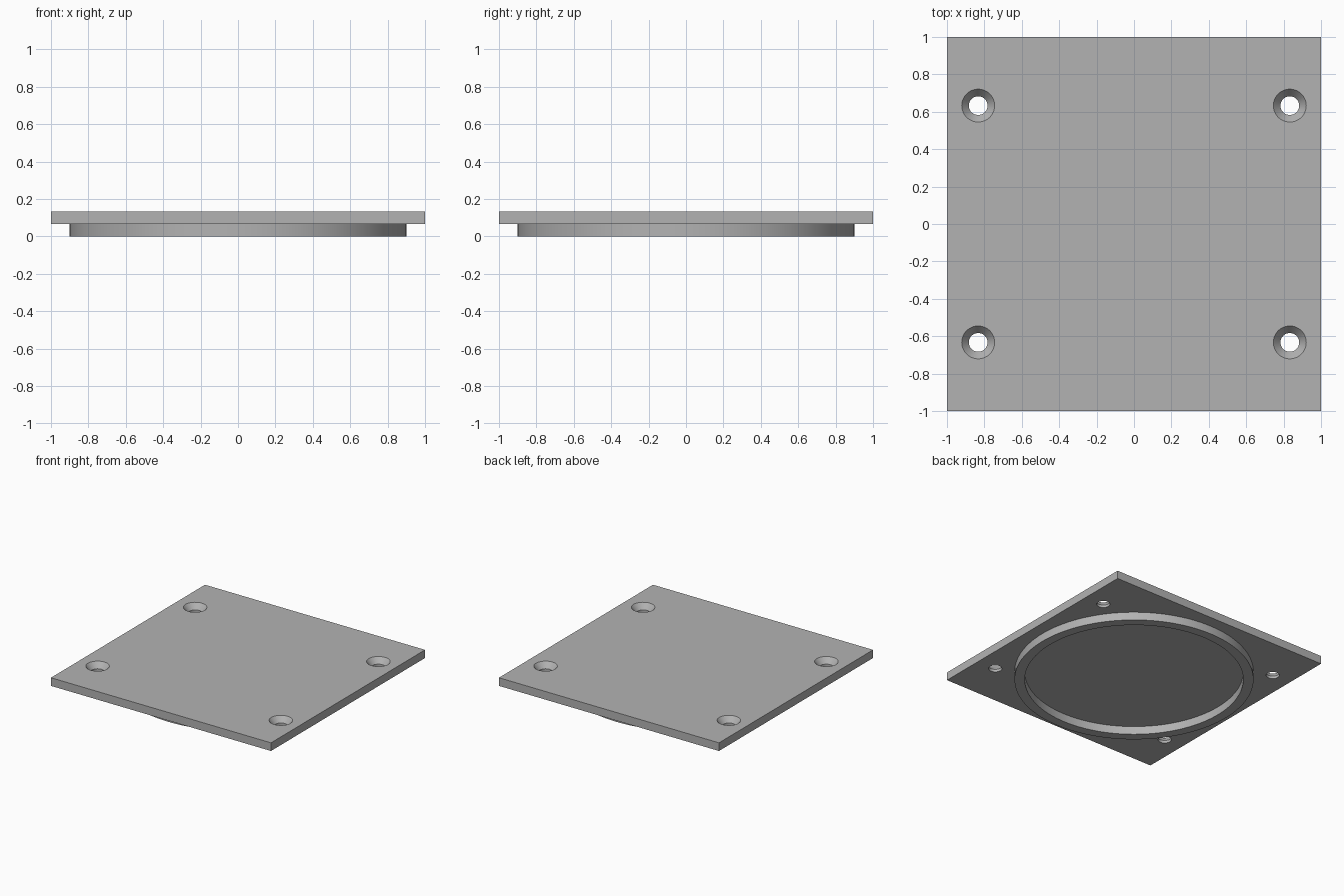
import bpy
import bmesh
from math import radians, tau
from mathutils import Matrix, Vector

T = 0.067          # plate thickness, also the ring height
TOP = 2 * T

if "Cube" in bpy.data.objects:
    bpy.data.objects.remove(bpy.data.objects["Cube"])

grey = bpy.data.materials.new("plain_grey")
grey.use_nodes = True
colour = (0.45, 0.45, 0.45, 1)
grey.diffuse_color = colour
grey.node_tree.nodes["Principled BSDF"].inputs["Base Color"].default_value = colour


def add_object(name, bm):
    bmesh.ops.recalc_face_normals(bm, faces=bm.faces)
    mesh = bpy.data.meshes.new(name)
    bm.to_mesh(mesh)
    bm.free()
    mesh.materials.append(grey)
    obj = bpy.data.objects.new(name, mesh)
    bpy.context.collection.objects.link(obj)
    return obj


def lathe(bm, profile, centre, steps, closed=False):
    """Spin an (r, z) profile about a vertical axis through centre."""
    verts = [bm.verts.new(centre + Vector((r, 0, z))) for r, z in profile]
    edges = [bm.edges.new(pair) for pair in zip(verts, verts[1:])]
    if closed:
        edges.append(bm.edges.new((verts[-1], verts[0])))
    new = bmesh.ops.spin(bm, geom=verts + edges, cent=centre, axis=(0, 0, 1),
                         angle=tau, steps=steps)
    return new


def smooth(obj):
    bpy.ops.object.select_all(action="DESELECT")
    obj.select_set(True)
    bpy.context.view_layer.objects.active = obj
    bpy.ops.object.shade_smooth_by_angle(angle=radians(30))


# Square plate
bm = bmesh.new()
bmesh.ops.create_cube(bm, size=1, matrix=Matrix.Translation((0, 0, 1.5 * T))
                      @ Matrix.Diagonal((2, 2, T, 1)))
plate = add_object("square_plate", bm)

# Cutter for the four countersunk screw holes
bm = bmesh.new()
hole = [(0, 0.03), (0.05, 0.03), (0.05, TOP - 0.045),
        (0.088, TOP), (0.088, TOP + 0.03), (0, TOP + 0.03)]
for x in (-0.833, 0.833):
    for y in (-0.633, 0.633):
        lathe(bm, hole, Vector((x, y, 0)), 48)
bmesh.ops.remove_doubles(bm, verts=bm.verts, dist=0.0001)
cutter = add_object("screw_hole_cutter", bm)
cutter.hide_render = True

cut = plate.modifiers.new("screw_holes", "BOOLEAN")
cut.operation = "DIFFERENCE"
cut.solver = "EXACT"
cut.object = cutter
bpy.ops.object.select_all(action="DESELECT")
plate.select_set(True)
bpy.context.view_layer.objects.active = plate
bpy.ops.object.modifier_apply(modifier=cut.name)
bpy.data.objects.remove(cutter)
smooth(plate)

# Locating ring under the plate
bm = bmesh.new()
lathe(bm, [(0.9, T), (0.9, 0), (0.823, 0), (0.823, T)], Vector(), 128)
bmesh.ops.remove_doubles(bm, verts=bm.verts, dist=0.0001)
ring = add_object("locating_ring", bm)
smooth(ring)
